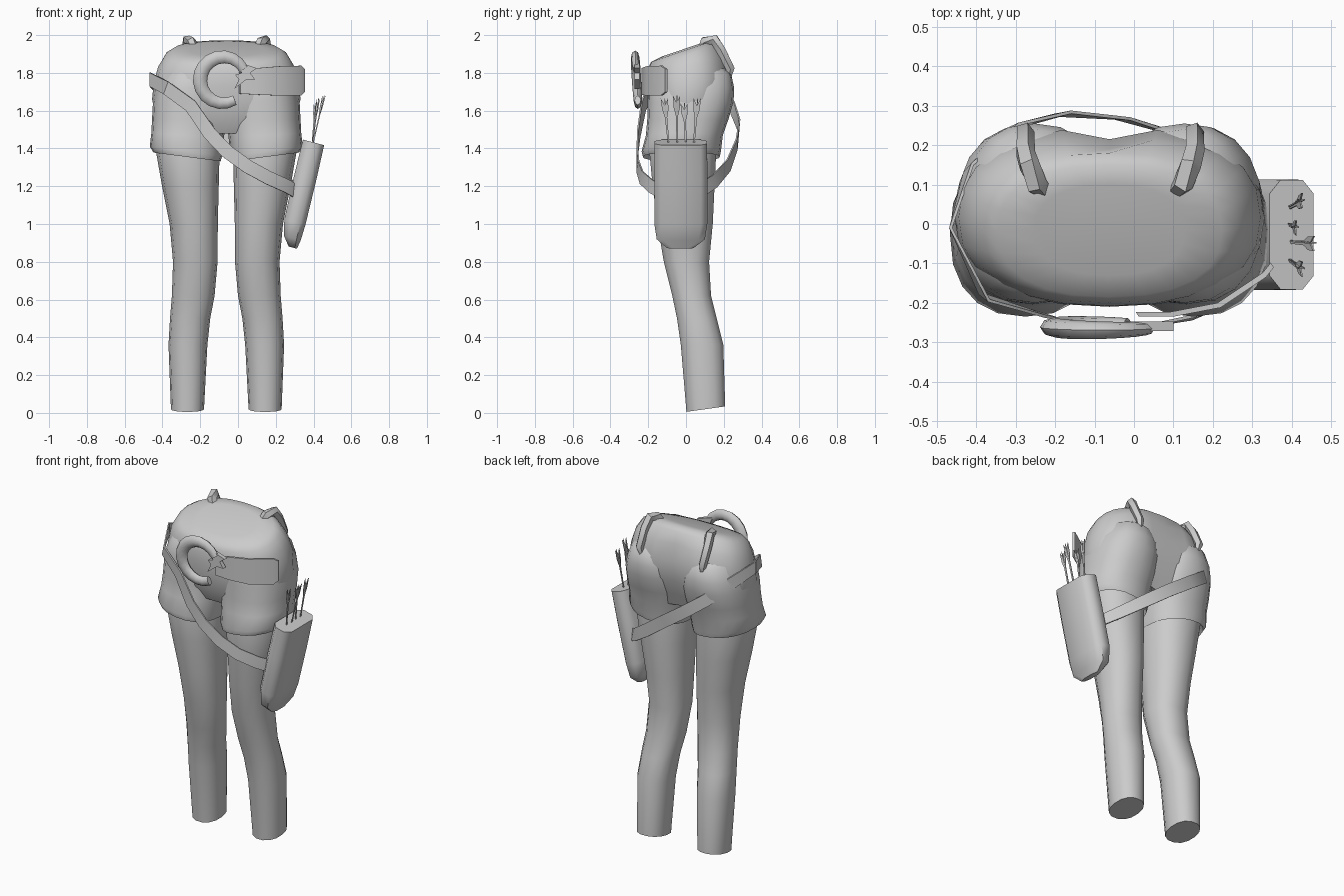
import bpy, bmesh, math
from mathutils import Vector

CX = -0.062  # symmetry plane of the body

grey = bpy.data.materials.new("plain grey")
grey.diffuse_color = (0.6, 0.6, 0.6, 1)


def finish(name, bm, angle=45):
    bmesh.ops.recalc_face_normals(bm, faces=bm.faces)
    me = bpy.data.meshes.new(name)
    bm.to_mesh(me)
    bm.free()
    me.materials.append(grey)
    ob = bpy.data.objects.new(name, me)
    bpy.context.collection.objects.link(ob)
    bpy.ops.object.select_all(action='DESELECT')
    ob.select_set(True)
    bpy.context.view_layer.objects.active = ob
    if angle:
        bpy.ops.object.shade_smooth_by_angle(angle=math.radians(angle))
    return ob


def skin(name, rings, angle=45, cap=True):
    """Join equal-length point rings into a skin."""
    bm = bmesh.new()
    rows = [[bm.verts.new(p) for p in r] for r in rings]
    n = len(rows[0])
    for a, b in zip(rows, rows[1:]):
        for i in range(n):
            j = (i + 1) % n
            bm.faces.new((a[i], a[j], b[j], b[i]))
    if cap:
        bm.faces.new(rows[0])
        bm.faces.new(rows[-1])
    return finish(name, bm, angle)


def oval(x0, x1, y0, y1, z, tx=0, ty=0, n=20, p=0.85):
    """Rounded ring between the given limits, tilted by slopes tx and ty."""
    pts = []
    for i in range(n):
        a = math.tau * i / n
        c, s = math.cos(a), math.sin(a)
        dx = (x1 - x0) / 2 * math.copysign(abs(c) ** p, c)
        dy = (y1 - y0) / 2 * math.copysign(abs(s) ** p, s)
        pts.append(Vector(((x0 + x1) / 2 + dx, (y0 + y1) / 2 + dy, z + tx * dx + ty * dy)))
    return pts


def tube(name, path, radii, n=6, side=Vector((0, 1, 0)), flat=1.0):
    """Tapered tube along a path."""
    path = [Vector(p) for p in path]
    rings = []
    for i, p in enumerate(path):
        t = (path[min(i + 1, len(path) - 1)] - path[max(i - 1, 0)]).normalized()
        u = (side - t * side.dot(t)).normalized()
        v = t.cross(u)
        rings.append([p + radii[i] * (flat * math.cos(k * math.tau / n) * u
                                      + math.sin(k * math.tau / n) * v) for k in range(n)])
    return skin(name, rings, 50)


def plate(name, pts, offset):
    """Thin flat outline thickened along an offset."""
    bm = bmesh.new()
    f = bm.faces.new([bm.verts.new(p) for p in pts])
    ext = bmesh.ops.extrude_face_region(bm, geom=[f])
    bmesh.ops.translate(bm, vec=offset, verts=[v for v in ext['geom'] if isinstance(v, bmesh.types.BMVert)])
    return finish(name, bm, 0)


# hips with tilted, slightly domed top: half width, front y, back y, z, tilt
hips = [(0.30, -0.15, 0.17, 1.48, 0.0), (0.37, -0.19, 0.20, 1.56, 0.0),
        (0.393, -0.205, 0.235, 1.66, 0.0), (0.383, -0.21, 0.245, 1.755, 0.10),
        (0.36, -0.208, 0.22, 1.835, 0.22), (0.325, -0.20, 0.18, 1.89, 0.32),
        (0.285, -0.185, 0.15, 1.915, 0.34), (0.19, -0.13, 0.10, 1.925, 0.34)]
rings = []
for hw, y0, y1, z, t in hips:
    r = oval(CX - hw, CX + hw, y0, y1, z, 0, t, n=24)
    for p in r:  # shallow valley down the back
        if p.y > 0.1 and z < 1.85:
            p.y -= 0.03 * max(0, 1 - abs(p.x - CX) / 0.1)
    rings.append(r)
skin("shorts_hips", rings, 60)

# both sides: shorts leg, leg, belt loop
for s, tag in ((-1, "left"), (1, "right")):
    def mx(d):
        return CX + s * d

    # inner and outer distance from the middle, front y, back y, z, outward tilt
    cuff = [(0.05, 0.355, -0.19, 0.16, 1.40, 0.1), (0.03, 0.385, -0.228, 0.178, 1.355, 0.13),
            (0.022, 0.405, -0.235, 0.185, 1.385, 0.13), (0.012, 0.397, -0.212, 0.195, 1.47, 0.05),
            (0.0, 0.393, -0.205, 0.225, 1.555, 0.0), (0.0, 0.388, -0.203, 0.252, 1.65, 0.0),
            (0.01, 0.37, -0.20, 0.255, 1.72, 0.0), (0.04, 0.335, -0.18, 0.24, 1.79, 0.1),
            (0.1, 0.27, -0.12, 0.17, 1.85, 0.0)]
    skin(tag + "_shorts_leg", [oval(mx(a), mx(b), y0, y1, z, s * t if s > 0 else -t)
                               if s > 0 else oval(mx(b), mx(a), y0, y1, z, -t)
                               for a, b, y0, y1, z, t in cuff], 50)

    leg = [(0.118, 0.293, 0.0, 0.21, 0.02, 0.0), (0.10, 0.306, -0.03, 0.20, 0.36, 0.0),
           (0.085, 0.298, -0.05, 0.165, 0.50, 0.0), (0.062, 0.288, -0.075, 0.135, 0.62, 0.0),
           (0.046, 0.282, -0.12, 0.125, 0.80, 0.0), (0.045, 0.30, -0.155, 0.145, 1.0, 0.0),
           (0.04, 0.34, -0.18, 0.155, 1.20, 0.0), (0.035, 0.375, -0.20, 0.165, 1.40, 0.0),
           (0.05, 0.36, -0.18, 0.16, 1.5, 0.0)]
    skin(tag + "_leg", [oval(min(mx(a), mx(b)), max(mx(a), mx(b)), y0, y1, z, 0,
                             0.14 if z < 0.1 else 0, n=14, p=0.9)
                        for a, b, y0, y1, z, t in leg], 50)

    tube(tag + "_belt_loop", [(mx(0.165), 0.085, 1.93), (mx(0.185), 0.10, 1.965), (mx(0.205), 0.15, 1.975),
                              (mx(0.215), 0.185, 1.92), (mx(0.215), 0.235, 1.82), (mx(0.205), 0.225, 1.77)],
         [0.022, 0.028, 0.028, 0.026, 0.024, 0.012], 5, Vector((1, 0, 0)))

# carrying strap slung around the hips
path = [Vector(p) for p in (
    (0.31, -0.13, 1.17), (0.26, -0.185, 1.20), (0.16, -0.235, 1.245), (0.05, -0.255, 1.305),
    (-0.06, -0.258, 1.385), (-0.15, -0.25, 1.48), (-0.25, -0.225, 1.625), (-0.38, -0.185, 1.72),
    (-0.465, -0.01, 1.765), (-0.42, 0.14, 1.72), (-0.31, 0.245, 1.62), (-0.18, 0.28, 1.525),
    (-0.03, 0.268, 1.42), (0.12, 0.225, 1.31), (0.24, 0.15, 1.225), (0.31, 0.08, 1.18))]
rings = []
for i, p in enumerate(path):
    t = (path[min(i + 1, len(path) - 1)] - path[max(i - 1, 0)]).normalized()
    out = Vector((p.x - CX, p.y * 2.2, 0)).normalized()
    w = t.cross(out).normalized() * 0.036
    o = out * 0.004
    rings.append([p + w + o, p - w + o, p - w - o, p + w - o])
skin("strap", rings, 40)

# flattened quiver, leaning outward at the top
rings = []
for z, cx, hx, y0, y1 in ((0.875, 0.29, 0.022, -0.10, 0.04), (0.925, 0.288, 0.044, -0.155, 0.10),
                          (1.01, 0.301, 0.056, -0.168, 0.113), (1.25, 0.357, 0.058, -0.168, 0.113),
                          (1.432, 0.40, 0.056, -0.166, 0.112)):
    tilt = -0.26
    bx, by = hx * 0.5, 0.035
    loop = [(hx, y0 + by), (hx, y1 - by), (bx, y1), (-bx, y1),
            (-hx, y1 - by), (-hx, y0 + by), (-bx, y0), (bx, y0)]
    rings.append([Vector((cx + x, y, z + tilt * x)) for x, y in loop])
skin("quiver", rings, 50)

# arrows: slim shaft and notched fletching, two crossed blades each
for k, (y, ty, tx, tz) in enumerate(((-0.09, -0.115, 0.425, 1.665), (-0.045, -0.05, 0.455, 1.68),
                                     (0.0, -0.01, 0.41, 1.64), (0.04, 0.06, 0.425, 1.665))):
    a, b = Vector((0.39, y, 1.40)), Vector((tx, ty, tz))
    d = b - a
    for m, w in enumerate((Vector((0, 1, 0)), Vector((1, 0, 0)))):
        q = 1.0 if m == 0 else 0.45
        prof = [(0, -0.004), (0.62, -0.006), (0.78, -0.017), (1.0, -0.019), (0.86, 0.0),
                (1.0, 0.019), (0.78, 0.017), (0.62, 0.006), (0, 0.004)]
        plate(f"arrow_{k + 1}_blade_{m + 1}", [a + d * t + w * u * q for t, u in prof],
              Vector((0.004, 0, 0)) if m == 0 else Vector((0, 0.004, 0)))

# curled buckle ring, open on the right
pts, rad = [], []
for i in range(15):
    f = i / 14
    a = math.radians(28 + 272 * f)
    z = 1.762 + 0.123 * math.sin(a)
    pts.append((-0.078 + 0.123 * math.cos(a), -0.262 - 0.06 * (z - 1.762), z))
    rad.append(0.026 + 0.012 * math.sin(math.pi * f))
tube("buckle_ring", pts, rad, 8, Vector((0, 1, 0)), 0.65)

# pointed buckle head beside the ring
head = [(-0.01, 1.86), (0.04, 1.845), (0.10, 1.825), (0.065, 1.80), (0.09, 1.765),
        (0.045, 1.765), (-0.02, 1.715), (0.005, 1.765), (-0.015, 1.79), (0.02, 1.80)]
plate("buckle_head", [(x, -0.272, z) for x, z in head], Vector((0, 0.025, 0)))

# belt plate wrapping to the right hip
rings = []
for x, y, z0, z1 in ((0.012, -0.235, 1.69, 1.80), (0.10, -0.235, 1.685, 1.825), (0.22, -0.212, 1.68, 1.835),
                     (0.335, -0.135, 1.68, 1.838), (0.355, -0.11, 1.70, 1.82)):
    rings.append([(x, y, z0), (x, y, z1), (x - 0.008, y + 0.012, z1), (x - 0.008, y + 0.012, z0)])
skin("belt_plate", rings, 40)
